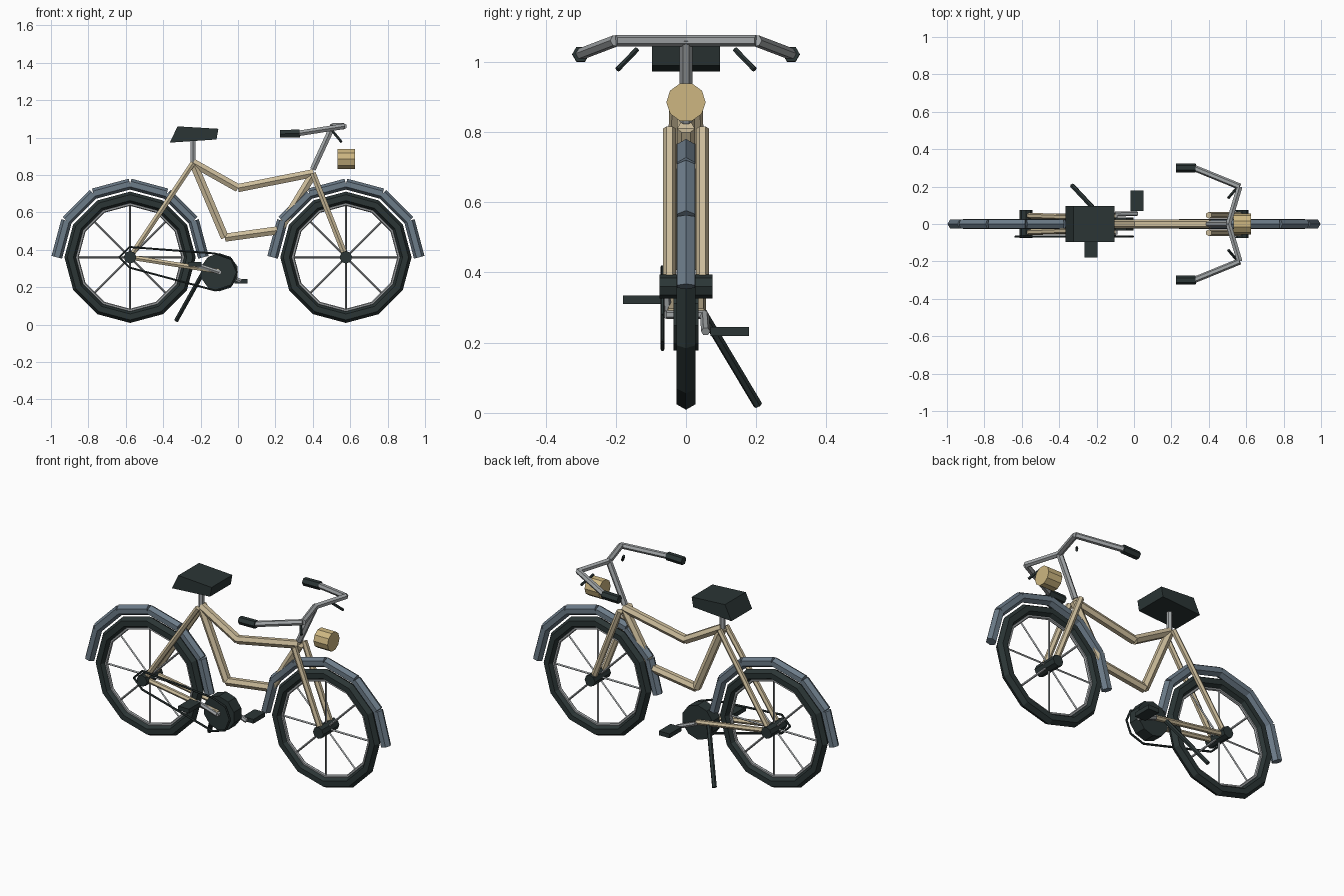
import bpy, bmesh, math
from mathutils import Vector, Matrix

if "Cube" in bpy.data.objects:
    bpy.data.objects.remove(bpy.data.objects["Cube"], do_unlink=True)


def make_material(name, colour):
    mat = bpy.data.materials.new(name)
    mat.use_nodes = True
    mat.diffuse_color = (*colour, 1)
    mat.node_tree.nodes["Principled BSDF"].inputs["Base Color"].default_value = (*colour, 1)
    return mat


RUBBER = make_material("dark rubber", (0.024, 0.036, 0.036))
CREAM = make_material("cream paint", (0.61, 0.51, 0.33))
LAMP = make_material("lamp yellow", (0.61, 0.47, 0.22))
STEEL = make_material("grey steel", (0.36, 0.38, 0.39))
SLATE = make_material("slate blue", (0.15, 0.20, 0.25))


def finish(name, bm, mat):
    bmesh.ops.recalc_face_normals(bm, faces=bm.faces)
    mesh = bpy.data.meshes.new(name)
    bm.to_mesh(mesh)
    bm.free()
    mesh.materials.append(mat)
    obj = bpy.data.objects.new(name, mesh)
    bpy.context.collection.objects.link(obj)
    return obj


def add_rod(bm, a, b, radius, sides=6, ref=(0, 1, 0)):
    """Straight prism from a to b, one corner turned towards ref."""
    a, b, ref = Vector(a), Vector(b), Vector(ref)
    z = (b - a).normalized()
    if abs(z.dot(ref.normalized())) > 0.9:
        ref = Vector((0, 0, 1))
    y = (ref - z * ref.dot(z)).normalized()
    x = y.cross(z)
    turn = Matrix((x, y, z)).transposed().to_4x4()
    bmesh.ops.create_cone(bm, cap_ends=True, segments=sides, radius1=radius, radius2=radius,
                          depth=(b - a).length,
                          matrix=Matrix.Translation((a + b) / 2) @ turn)


def path(name, points, radius, mat, sides=6):
    bm = bmesh.new()
    for a, b in zip(points, points[1:]):
        add_rod(bm, a, b, radius, sides)
    return finish(name, bm, mat)


def box(name, centre, size, mat):
    bm = bmesh.new()
    bmesh.ops.create_cube(bm, size=1, matrix=Matrix.Translation(centre) @ Matrix.Diagonal((*size, 1)))
    return finish(name, bm, mat)


def ring(name, centre, major, minor, sides, mat):
    bpy.ops.mesh.primitive_torus_add(major_segments=12, minor_segments=sides, major_radius=major,
                                     minor_radius=minor, location=centre,
                                     rotation=(math.pi / 2, 0, 0))
    obj = bpy.context.object
    obj.name = name
    obj.data.materials.append(mat)


# Wheels with spokes, hub and segmented mudguard
AXLE_Z = 0.36
AXLE_X = 0.577
for end, cx in (("rear", -AXLE_X), ("front", AXLE_X)):
    centre = Vector((cx, 0, AXLE_Z))
    ring(end + "_tyre", centre, 0.319, 0.032, 6, RUBBER)
    ring(end + "_rim", centre, 0.284, 0.009, 6, STEEL)

    spokes = bmesh.new()
    for i in range(4):
        d = Vector((math.cos(i * math.pi / 4), 0, math.sin(i * math.pi / 4))) * 0.285
        add_rod(spokes, centre - d, centre + d, 0.006, 4)
    finish(end + "_spokes", spokes, STEEL)

    path(end + "_hub", [(cx, -0.075, AXLE_Z), (cx, 0.075, AXLE_Z)], 0.034, RUBBER, 8)

    guard = bmesh.new()
    rim = [Vector((math.cos(i * math.pi / 6), 0, math.sin(i * math.pi / 6))) * 0.392
           for i in range(7)]
    for a, b in zip(rim, rim[1:]):
        add_rod(guard, centre + a, centre + b, 0.029, 6, a + b)
    finish(end + "_mudguard", guard, SLATE)

# Main frame
seat_joint = (-0.24, 0, 0.865)
head_joint = (0.405, 0, 0.81)
path("top_tube", [seat_joint, (0, 0, 0.73), head_joint], 0.025, CREAM)
path("lower_tube", [seat_joint, (-0.07, 0, 0.465), (0.22, 0, 0.505), head_joint], 0.025, CREAM)

# Paired fork legs and stays, bars, grips and levers
for side, s in (("right", -1), ("left", 1)):
    path(side + "_fork_leg", [(0.4, s * 0.047, 0.81), (AXLE_X, s * 0.047, AXLE_Z)], 0.018, CREAM)
    path(side + "_seat_stay", [(-0.24, s * 0.032, 0.865), (-AXLE_X, s * 0.045, AXLE_Z)],
         0.016, CREAM)
    path(side + "_chain_stay", [(-AXLE_X, s * 0.042, AXLE_Z), (-0.1, s * 0.042, 0.285)],
         0.015, CREAM)
    path(side + "_handlebar", [(0.505, 0, 1.06), (0.565, s * 0.2, 1.06), (0.32, s * 0.3, 1.022)],
         0.017, STEEL)
    path(side + "_grip", [(0.33, s * 0.3, 1.022), (0.225, s * 0.3, 1.02)], 0.024, RUBBER)
    path(side + "_brake_lever", [(0.505, s * 0.14, 1.035), (0.552, s * 0.195, 0.978)],
         0.008, RUBBER)

# Steering stem, lamp and seat post
path("stem", [(0.4, 0, 0.83), (0.508, 0, 1.065)], 0.018, STEEL)
path("lamp", [(0.533, 0, 0.885), (0.625, 0, 0.885)], 0.056, LAMP, 10)
path("seat_post", [(-0.24, 0, 0.86), (-0.24, 0, 1.0)], 0.016, STEEL)

# Saddle: side profile extruded across
saddle = bmesh.new()
profile = [(-0.365, 0.973), (-0.323, 1.06), (-0.105, 1.047), (-0.115, 0.99)]
face = saddle.faces.new([saddle.verts.new((x, -0.097, z)) for x, z in profile])
wide = bmesh.ops.extrude_face_region(saddle, geom=[face])["geom"]
bmesh.ops.translate(saddle, vec=(0, 0.194, 0),
                    verts=[v for v in wide if isinstance(v, bmesh.types.BMVert)])
finish("saddle", saddle, RUBBER)

# Drive train
crank_x, crank_z = -0.1, 0.28
path("chainring", [(crank_x, -0.035, crank_z), (crank_x, 0.035, crank_z)], 0.102, RUBBER, 10)
loop = [(-0.635, 0.36), (-0.58, 0.415), (-0.12, 0.38), (-0.035, 0.35), (-0.005, 0.28),
        (-0.035, 0.21), (-0.12, 0.182), (-0.58, 0.305), (-0.635, 0.36)]
path("chain", [(x, -0.067, z) for x, z in loop], 0.006, RUBBER)
for side, s, px, pz in (("right", -1, -0.23, 0.322), ("left", 1, 0.017, 0.232)):
    path(side + "_crank", [(crank_x, s * 0.053, crank_z), (px, s * 0.056, pz)], 0.013, STEEL)
    box(side + "_pedal", (px, s * 0.125, pz), (0.07, 0.11, 0.025), RUBBER)
path("crank_axle", [(crank_x, -0.055, crank_z), (crank_x, 0.055, crank_z)], 0.013, STEEL)

# Kickstand
path("kickstand", [(-0.18, 0.045, 0.29), (-0.33, 0.205, 0.022)], 0.013, RUBBER)
